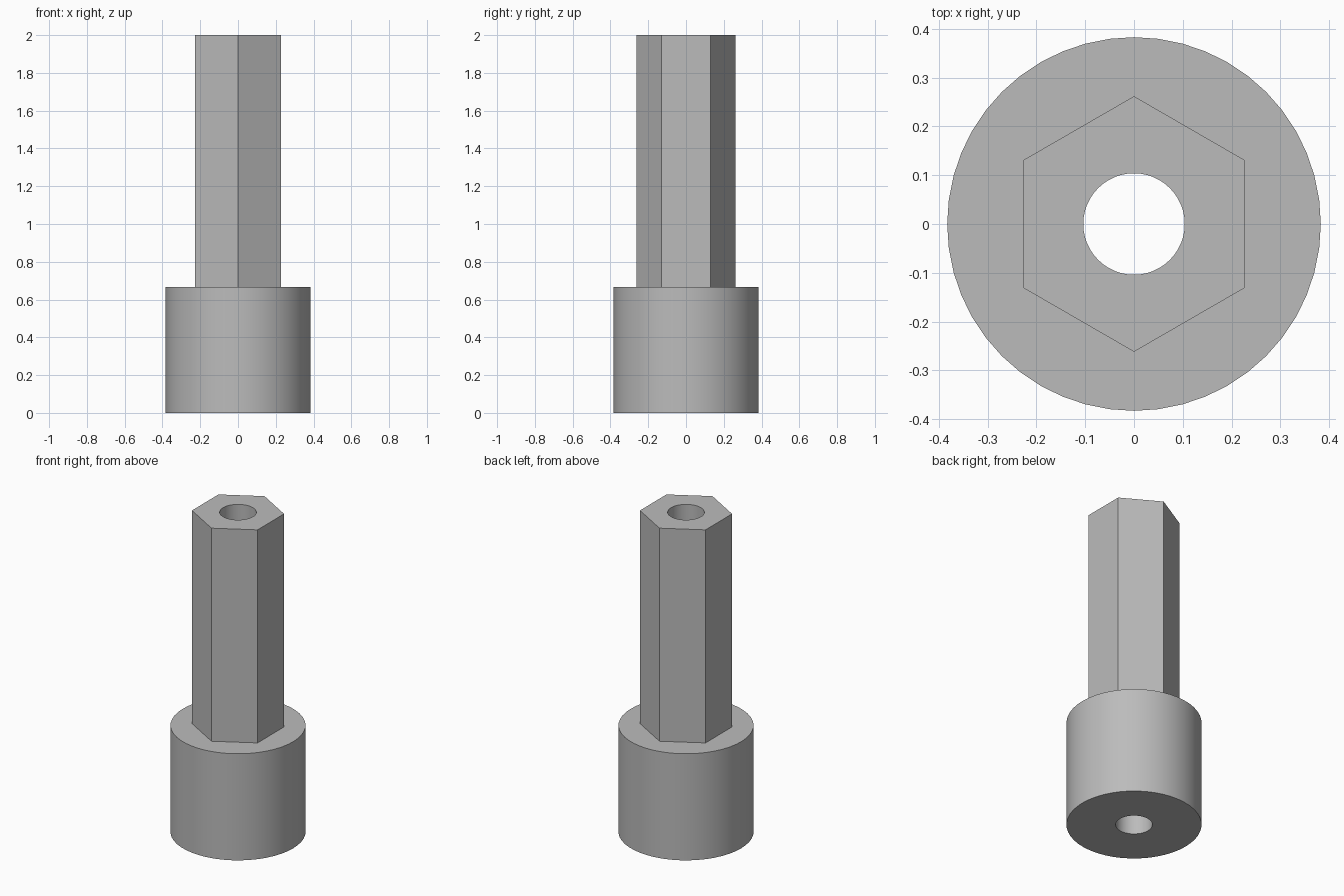
import bpy
import math

cube = bpy.data.objects.get("Cube")
if cube:
    bpy.data.objects.remove(cube, do_unlink=True)

HEIGHT = 2.0
COLLAR_TOP = 0.667

# Single plain grey
grey = bpy.data.materials.new("plain_grey")
grey.use_nodes = True
colour = (0.5, 0.5, 0.5, 1)
grey.diffuse_color = colour
for node in grey.node_tree.nodes:
    if node.type == 'BSDF_PRINCIPLED':
        node.inputs["Base Color"].default_value = colour


def prism(name, sides, radius, bottom, top):
    bpy.ops.mesh.primitive_cylinder_add(
        vertices=sides, radius=radius, depth=top - bottom,
        location=(0, 0, (top + bottom) / 2))
    obj = bpy.context.object
    obj.name = name
    obj.data.materials.append(grey)
    return obj


def combine(target, tool, operation):
    mod = target.modifiers.new(operation.lower(), 'BOOLEAN')
    mod.operation = operation
    mod.solver = 'EXACT'
    mod.object = tool
    bpy.ops.object.select_all(action='DESELECT')
    target.select_set(True)
    bpy.context.view_layer.objects.active = target
    bpy.ops.object.modifier_apply(modifier=mod.name)
    bpy.data.objects.remove(tool, do_unlink=True)


# Round collar with a hexagonal shaft rooted inside it
body = prism("collar_with_hex_shaft", 48, 0.383, 0, COLLAR_TOP)
shaft = prism("hex_shaft", 6, 0.262, COLLAR_TOP / 2, HEIGHT)
combine(body, shaft, 'UNION')

# Through bore along the axis
bore = prism("bore_cutter", 48, 0.104, -0.1, HEIGHT + 0.1)
combine(body, bore, 'DIFFERENCE')

# Smooth round walls, crisp hexagon and rims
body.select_set(True)
bpy.context.view_layer.objects.active = body
bpy.ops.object.shade_smooth_by_angle(angle=math.radians(30))
